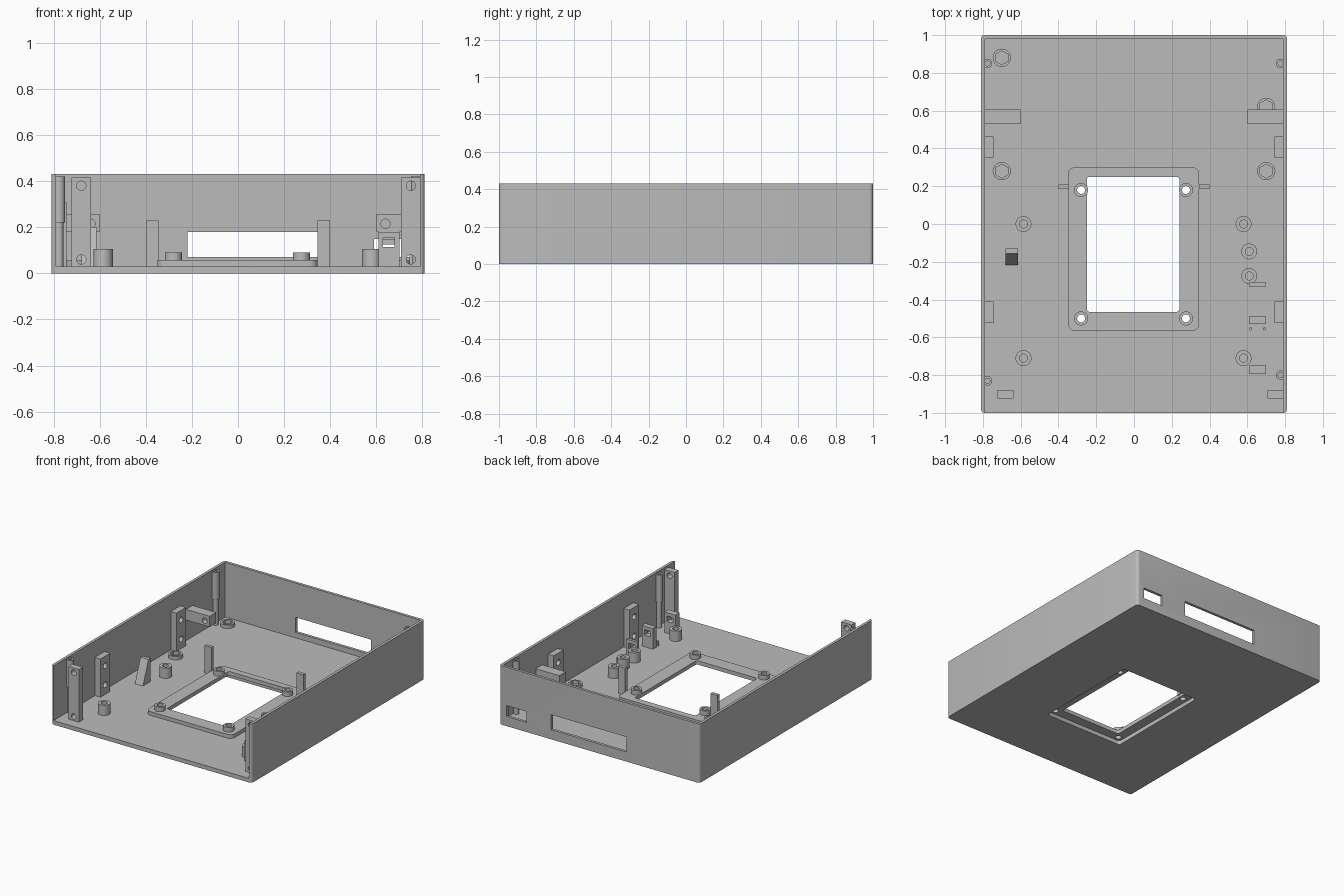
import bpy, bmesh, math
from mathutils import Matrix

cube = bpy.data.objects.get("Cube")
if cube:
    bpy.data.objects.remove(cube, do_unlink=True)

grey = bpy.data.materials.new("plain grey")
grey.use_nodes = True
grey.diffuse_color = (0.5, 0.5, 0.5, 1)
grey.node_tree.nodes["Principled BSDF"].inputs["Base Color"].default_value = (0.5, 0.5, 0.5, 1)

FLOOR, TOP, WALL = 0.03, 0.43, 0.79
ROOT = FLOOR - 0.005


def finish(name, bm):
    bmesh.ops.recalc_face_normals(bm, faces=bm.faces)
    mesh = bpy.data.meshes.new(name)
    bm.to_mesh(mesh)
    bm.free()
    mesh.materials.append(grey)
    obj = bpy.data.objects.new(name, mesh)
    bpy.context.collection.objects.link(obj)
    return obj


def box(name, x, y, z, radius=0):
    """Box from three ranges, with optional rounded upright edges."""
    bm = bmesh.new()
    bmesh.ops.create_cube(bm, size=1)
    for v in bm.verts:
        v.co = [r[0] + (c + 0.5) * (r[1] - r[0]) for c, r in zip(v.co, (x, y, z))]
    if radius:
        upright = [e for e in bm.edges if abs(e.verts[0].co.z - e.verts[1].co.z) > 0.001]
        bmesh.ops.bevel(bm, geom=upright, offset=radius, segments=5, profile=0.5, affect='EDGES')
    return finish(name, bm)


def rod(name, centre, radius, length, axis='Z', sides=32):
    """Cylinder about its centre, along one axis."""
    turn = {'X': Matrix.Rotation(math.pi / 2, 4, 'Y'),
            'Y': Matrix.Rotation(math.pi / 2, 4, 'X'), 'Z': Matrix()}[axis]
    bm = bmesh.new()
    bmesh.ops.create_cone(bm, cap_ends=True, segments=sides, radius1=radius, radius2=radius,
                          depth=length, matrix=Matrix.Translation(centre) @ turn)
    return finish(name, bm)


def cut(obj, *cutters):
    for c in cutters:
        mod = obj.modifiers.new("cut", 'BOOLEAN')
        mod.operation, mod.solver, mod.object = 'DIFFERENCE', 'EXACT', c
        bpy.context.view_layer.objects.active = obj
        bpy.ops.object.modifier_apply(modifier=mod.name)
        bpy.data.objects.remove(c, do_unlink=True)
    return obj


def boss(name, x, y, radius, top, hole, base=ROOT, sides=32, bottom=FLOOR):
    body = rod(name, (x, y, (base + top) / 2), radius, top - base)
    depth = top - bottom
    return cut(body, rod("hole", (x, y, bottom + depth / 2 + 0.01), hole, depth + 0.02, sides=sides))


# Open-fronted tray with two back windows and a recess below
tray = box("tray", (-0.81, 0.81), (-1, 1), (0, TOP), 0.02)
cut(tray,
    box("inside", (-WALL, WALL), (-1.1, 0.98), (FLOOR, 1)),
    box("wide_window", (-0.22, 0.39), (0.9, 1.1), (0.07, 0.18)),
    box("small_window", (0.59, 0.75), (0.9, 1.1), (0.07, 0.15)),
    box("recess", (-0.32, 0.315), (-0.535, 0.27), (-0.1, 0.1), 0.02))

# Raised frame around the floor opening
frame = box("floor_frame", (-0.35, 0.345), (-0.565, 0.3), (FLOOR - 0.001, 0.057), 0.035)
cut(frame, box("opening", (-0.25, 0.24), (-0.465, 0.25), (-0.1, 0.2), 0.015))
for x in (-0.28, 0.275):
    for y in (-0.5, 0.18):
        cut(frame, rod("hole", (x, y, 0.05), 0.021, 0.2))
        boss("frame_boss", x, y, 0.037, 0.09, 0.021, base=0.05, bottom=0)

# Standoffs and low hexagon nut seats
for x, y in ((-0.585, 0), (0.58, 0), (-0.585, -0.71), (0.58, -0.71), (0.61, -0.145), (0.61, -0.275)):
    boss("standoff", x, y, 0.042, 0.105, 0.021)
for x, y in ((-0.7, 0.88), (-0.7, 0.28), (0.7, 0.28), (0.7, 0.62)):
    boss("nut_seat", x, y, 0.048, 0.055, 0.037, sides=6)

# Parts repeated along both side walls
for side, tag in ((-1, "right"), (1, "left")):
    def span(a, b):
        return tuple(sorted((side * a, side * b)))

    arm = box(tag + "_arm", span(0.6, 0.795), (0.53, 0.605), (0.18, 0.258))
    cut(arm, rod("hole", (side * 0.64, 0.53, 0.215), 0.02, 0.08, 'Y'))

    for y in (-0.467, 0.408):
        block = box(tag + "_wall_block", span(0.745, 0.795), (y - 0.056, y + 0.056), (ROOT, 0.31))
        cut(block, *[rod("hole", (side * 0.745, y, z), 0.021, 0.07, 'X') for z in (0.1, 0.24)])

    centre = 0.75 if side > 0 else -0.68
    half = 0.042
    post = box(tag + "_front_post", (centre - half, centre + half), (-0.925, -0.88), (ROOT, 0.415))
    cut(post, *[rod("hole", (centre, -0.9, z), 0.02, 0.2, 'Y') for z in (0.06, 0.38)])

    for y in (0.85, -0.8 if side > 0 else -0.83):
        rod(tag + "_screw_column", (side * 0.776, y, 0.18), 0.018, 0.31)
        boss(tag + "_screw_collar", side * 0.776, y, 0.025, 0.42, 0.013, base=0.22, bottom=0.25)

    box(tag + "_guide_post", span(0.345, 0.4), (0.185, 0.21), (ROOT, 0.23))

# Sloped support wedge
bm = bmesh.new()
profile = [(-0.22, ROOT), (-0.155, 0.2), (-0.13, 0.2), (-0.13, ROOT)]
face = bm.faces.new([bm.verts.new((-0.68, y, z)) for y, z in profile])
grown = bmesh.ops.extrude_face_region(bm, geom=[face])["geom"]
bmesh.ops.translate(bm, vec=(0.065, 0, 0), verts=[g for g in grown if isinstance(g, bmesh.types.BMVert)])
finish("support_wedge", bm)

# Slotted clips near the left wall
for y, depth, top in ((-0.772, 0.045, 0.18), (-0.51, 0.04, 0.18), (-0.32, 0.02, 0.15)):
    clip = box("slotted_clip", (0.61, 0.7), (y - depth / 2, y + depth / 2), (ROOT, top))
    cut(clip, box("slot", (0.63, 0.68), (y - 0.1, y + 0.1), (top - 0.065, top - 0.025)))
for x in (0.617, 0.69):
    rod("locating_pin", (x, -0.555, 0.045), 0.008, 0.04, sides=12)

# Smooth the round parts while keeping edges sharp
for obj in bpy.context.scene.objects:
    obj.select_set(obj.type == 'MESH')
bpy.context.view_layer.objects.active = tray
bpy.ops.object.shade_smooth_by_angle(angle=math.radians(30))
